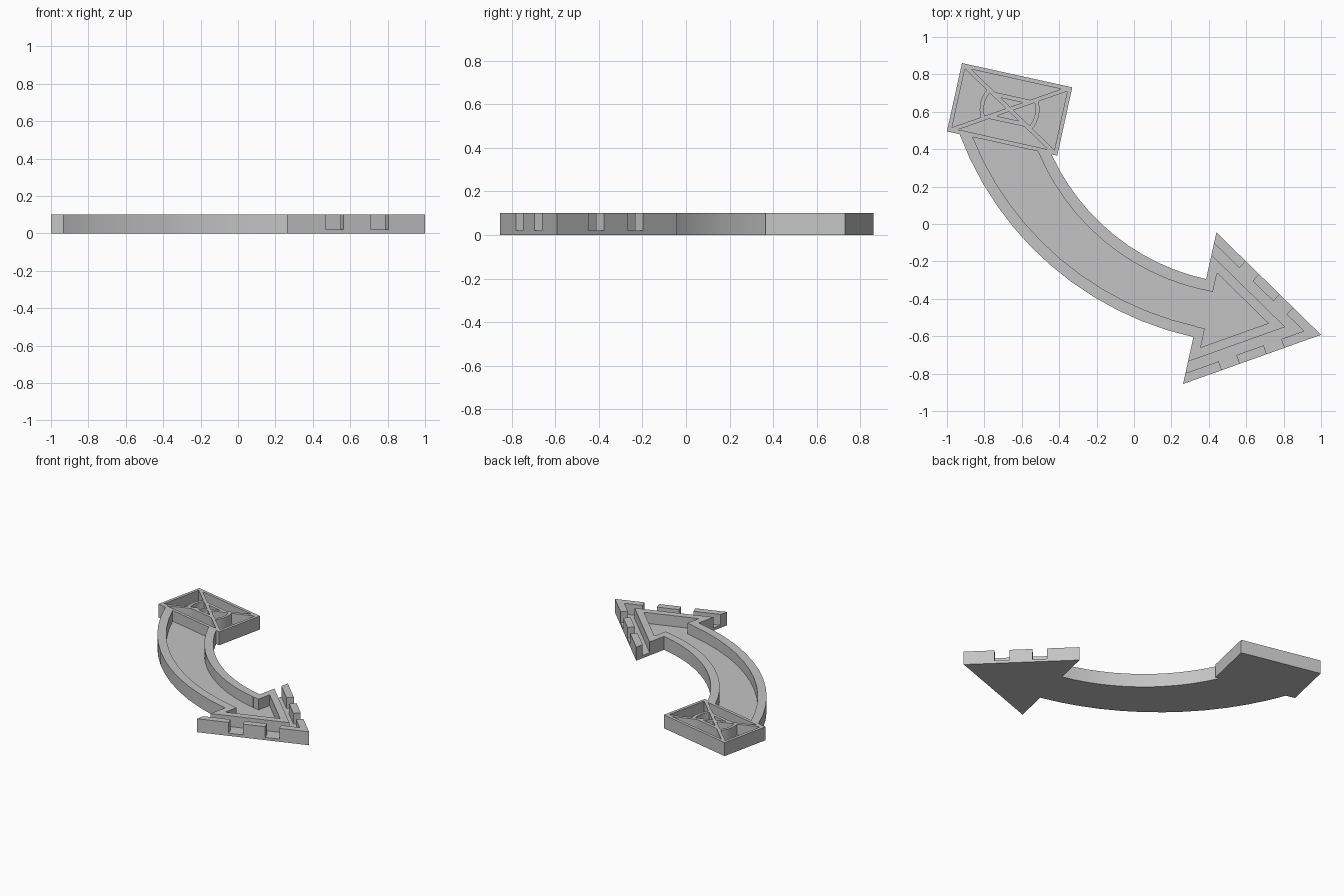
import bpy, bmesh, math

cube = bpy.data.objects.get("Cube")
if cube:
    bpy.data.objects.remove(cube, do_unlink=True)

HEIGHT, FLOOR = 0.1, 0.02
TURN = math.radians(-12.4)          # the whole piece is turned clockwise
ORIGIN = (-0.665, 0.613)            # centre of the tail box

grey = bpy.data.materials.new("grey plastic")
grey.use_nodes = True
grey.diffuse_color = (0.55, 0.55, 0.55, 1)
grey.node_tree.nodes["Principled BSDF"].inputs["Base Color"].default_value = grey.diffuse_color


def prism(name, outline, z0, z1):
    """Extrude a flat outline, given in the turned frame, from z0 to z1."""
    c, s = math.cos(TURN), math.sin(TURN)
    bm = bmesh.new()
    verts = [bm.verts.new((ORIGIN[0] + u * c - v * s, ORIGIN[1] + u * s + v * c, z0))
             for u, v in outline]
    face = bm.faces.new(verts)
    top = bmesh.ops.extrude_face_region(bm, geom=[face])["geom"]
    for v in top:
        if isinstance(v, bmesh.types.BMVert):
            v.co.z = z1
    bmesh.ops.recalc_face_normals(bm, faces=bm.faces)
    mesh = bpy.data.meshes.new(name)
    bm.to_mesh(mesh)
    bm.free()
    mesh.materials.append(grey)
    obj = bpy.data.objects.new(name, mesh)
    bpy.context.collection.objects.link(obj)
    return obj


def part(name, outline, pockets):
    """Solid outline with pockets cut down to the floor."""
    obj = prism(name, outline, 0, HEIGHT)
    bpy.ops.object.select_all(action='DESELECT')
    bpy.context.view_layer.objects.active = obj
    obj.select_set(True)
    for pocket in pockets:
        cutter = prism("pocket_cutter", pocket, FLOOR, HEIGHT * 2)
        cutter.hide_render = True
        mod = obj.modifiers.new("pocket", 'BOOLEAN')
        mod.operation, mod.solver, mod.object = 'DIFFERENCE', 'EXACT', cutter
        bpy.ops.object.modifier_apply(modifier=mod.name)
        bpy.data.objects.remove(cutter, do_unlink=True)
    bpy.ops.object.shade_smooth_by_angle(angle=math.radians(20))
    return obj


def arc(cu, cv, r, a0, a1, steps):
    return [(cu + r * math.cos(a0 + (a1 - a0) * i / steps),
             cv + r * math.sin(a0 + (a1 - a0) * i / steps)) for i in range(steps + 1)]


# Tail box: cross braces and a flattened ring leave eight pockets
HU, HV, RIM = 0.302, 0.187, 0.022
SLOPE, GAP = HV / HU, 0.013


def side_u(v):
    return (v - GAP) / SLOPE


def ring(r):
    a = math.atan(SLOPE) - math.asin(GAP * math.cos(math.atan(SLOPE)) / r)
    return arc(0, 0, r, a, -a, 8)


top_v, side = HV - RIM, HU - RIM
side_v = side * SLOPE - GAP
cells = [
    [(-side_u(top_v), top_v), (side_u(top_v), top_v), (side_u(0.073), 0.073), (-side_u(0.073), 0.073)],
    [(-side_u(0.05), 0.05), (side_u(0.05), 0.05), (0, GAP)],
    [(side, -side_v), (side, side_v)] + ring(0.16),
    [(GAP / SLOPE, 0)] + ring(0.138),
]
pockets = [[(u * k, v * k) for u, v in cell] for cell in cells for k in (1, -1)]
part("tail_box", [(-HU, -HV), (HU, -HV), (HU, HV), (-HU, HV)], pockets)

# Curved channel between the box and the arrowhead
BACK = 1.221                        # back edge of the arrowhead


def bend(cv, r):
    return arc(BACK, cv, r, math.pi + math.asin((HV + cv) / r), 1.5 * math.pi, 12)


outer, inner = bend(0.754, 1.732), bend(0.529, 1.19)
low, high = bend(0.754, 1.672), bend(0.529, 1.25)
trough = ([(low[0][0], 0)] + low + [(BACK + 0.1, low[-1][1]), (BACK + 0.1, high[-1][1])]
          + high[::-1] + [(high[0][0], 0)])
part("curved_channel", outer + inner[::-1], [trough])

# Arrowhead: pocket with throat, open moat, and a notched parapet
MID, LENGTH, HALF = -0.82, 0.664, 0.415
EDGE = math.hypot(LENGTH, HALF)
SIN, COS = HALF / EDGE, LENGTH / EDGE


def wedge(inset, x0):
    tip = LENGTH - inset / SIN
    h = (tip - x0) * HALF / LENGTH
    return [(BACK + x0, MID + h), (BACK + tip, MID), (BACK + x0, MID - h)]


def notch(start, end, sign):
    pts = []
    for along, depth in ((start, -0.05), (end, -0.05), (end, 0.07), (start, 0.07)):
        pts.append((BACK + along * COS - depth * SIN,
                    MID + sign * (HALF - along * SIN - depth * COS)))
    return pts


throat = [(BACK + 0.05, MID - 0.1), (BACK - 0.1, MID - 0.1),
          (BACK - 0.1, MID + 0.1), (BACK + 0.05, MID + 0.1)]
moat = wedge(0.05, -0.1) + wedge(0.104, -0.1)[::-1]
notches = [notch(a, a + 0.1, s) for a in (0.22, 0.475) for s in (1, -1)]
part("arrowhead", wedge(0, 0), [wedge(0.153, 0.05) + throat, moat] + notches)
